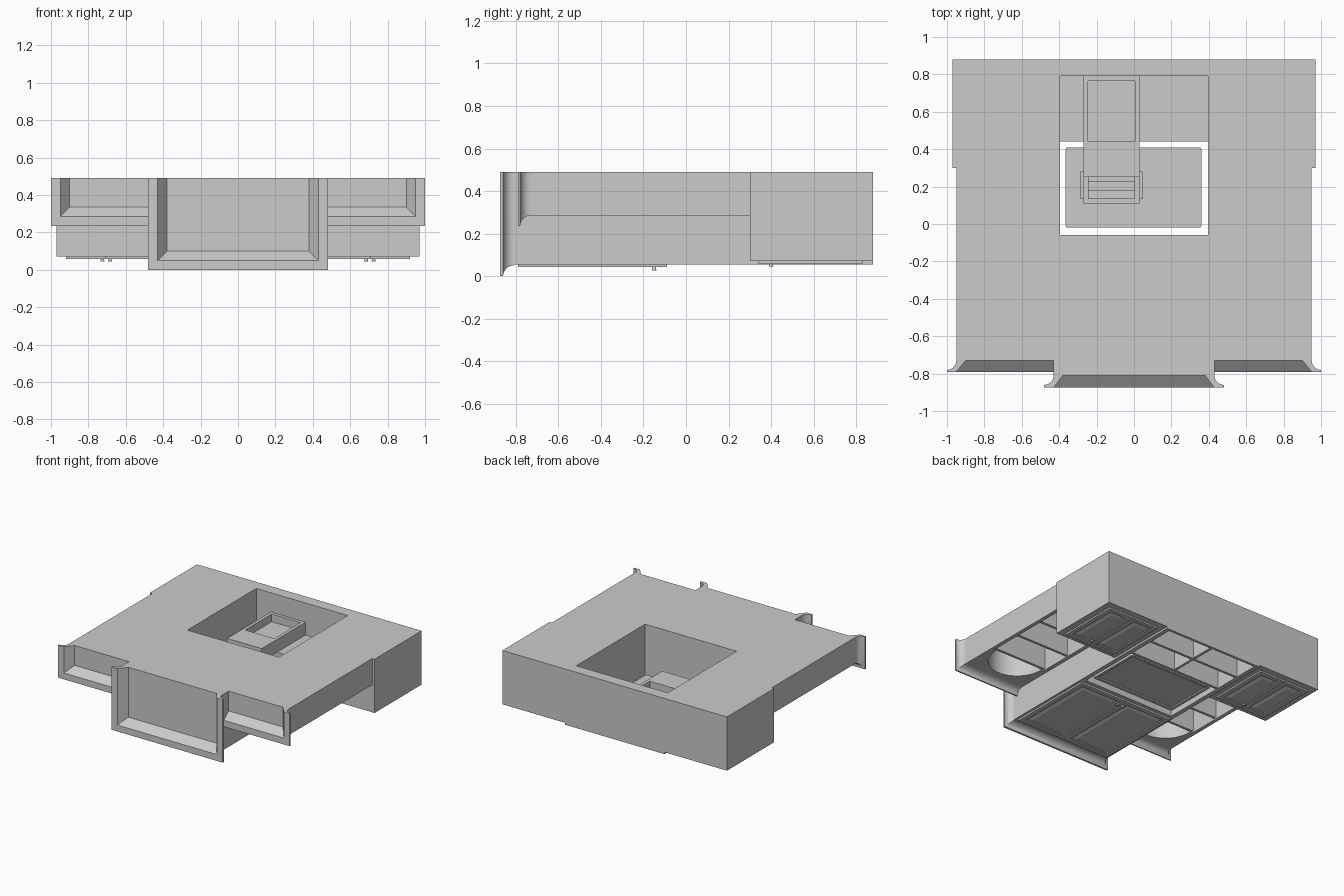
import bpy, bmesh, math

if "Cube" in bpy.data.objects:
    bpy.data.objects.remove(bpy.data.objects["Cube"])

BACK = 0.49


def finish(bm, name, smooth=False):
    bmesh.ops.recalc_face_normals(bm, faces=bm.faces)
    me = bpy.data.meshes.new(name)
    bm.to_mesh(me)
    bm.free()
    ob = bpy.data.objects.new(name, me)
    bpy.context.collection.objects.link(ob)
    if smooth:
        bpy.ops.object.select_all(action='DESELECT')
        ob.select_set(True)
        bpy.context.view_layer.objects.active = ob
        bpy.ops.object.shade_smooth_by_angle(angle=math.radians(30))
    return ob


def box_bm(x, y, z):
    bm = bmesh.new()
    bmesh.ops.create_cube(bm, size=1)
    for v in bm.verts:
        for i, r in enumerate((x, y, z)):
            v.co[i] = max(r) if v.co[i] > 0 else min(r)
    return bm


def box(name, x, y, z):
    return finish(box_bm(x, y, z), name)


def mx(s, a, b):
    return (s * a, s * b)


def inset_front(name, x, y, z, steps):
    """Box whose -z face receives a series of (inset, depth) steps."""
    bm = box_bm(x, y, z)
    bmesh.ops.recalc_face_normals(bm, faces=bm.faces)
    face = min(bm.faces, key=lambda f: f.calc_center_median().z)
    for t, d in steps:
        bmesh.ops.inset_region(bm, faces=[face], thickness=t, depth=0, use_even_offset=True)
        for v in face.verts:
            v.co.z -= d
    return finish(bm, name)


def knob(x, y, z):
    bm = bmesh.new()
    bmesh.ops.create_cone(bm, cap_ends=True, segments=12, radius1=0.011, radius2=0.007, depth=0.018)
    bmesh.ops.translate(bm, verts=bm.verts, vec=(x, y, z))
    finish(bm, "door_knob", True)


def door(name, x, y, z):
    inset_front(name, x, y, z, [(0.035, 0), (0.006, -0.006), (0.015, 0), (0.015, 0.006)])


def crown(name, y0, y1, corner_path):
    """Cove moulding swept along a mitred path; corner_path(o) gives xz points at offset o."""
    w = 0.05
    prof = [(w, y0)]
    for i in range(9):
        t = math.pi / 2 * (1 - i / 8)
        prof.append((w - w * math.cos(t), y1 - w * math.sin(t)))
    prof += [(-w, y1), (0, y0)]
    bm = bmesh.new()
    cols = [[bm.verts.new((px, y, pz)) for px, pz in corner_path(o)] for o, y in prof]
    n, m = len(cols), len(cols[0])
    for i in range(n):
        a, b = cols[i], cols[(i + 1) % n]
        for j in range(m - 1):
            bm.faces.new((a[j], b[j], b[j + 1], a[j + 1]))
    bm.faces.new([c[0] for c in cols])
    bm.faces.new([c[-1] for c in cols])
    finish(bm, name, True)


# central upper cabinet with a pair of doors
box("center_upper_cabinet", (-0.43, 0.43), (-0.81, -0.06), (0.055, BACK))
for s in (-1, 1):
    door("center_door", mx(s, 0.003, 0.41), (-0.79, -0.09), (0.042, 0.055))
    knob(s * 0.022, -0.15, 0.036)

# open screen alcove and the base behind it
for s in (-1, 1):
    box("alcove_side", mx(s, 0.395, 0.43), (-0.06, 0.88), (0.055, BACK))
box("alcove_base", (-0.395, 0.395), (0.79, 0.88), (0.22, BACK))

# lower open compartments in the middle
box("compartment_back", (-0.395, 0.395), (0.44, 0.79), (0.22, 0.24))
for y in (0.44, 0.65, 0.86):
    box("compartment_shelf", (-0.395, 0.395), (y, y + 0.02), (0.055, 0.22))
box("compartment_divider", (-0.01, 0.01), (0.46, 0.86), (0.06, 0.22))

for s in (-1, 1):
    # deep lower side cabinets with paired doors
    box("lower_side_cabinet", mx(s, 0.43, 0.97), (0.30, 0.88), (0.07, BACK))
    for a, b, k in ((0.48, 0.703, 0.685), (0.707, 0.92, 0.725)):
        door("lower_door", mx(s, a, b), (0.34, 0.83), (0.058, 0.07))
        knob(s * k, 0.40, 0.054)

    # shallow open shelving on each side
    box("shelving_back", mx(s, 0.43, 0.95), (-0.73, 0.30), (0.47, BACK))
    box("shelving_outer_side", mx(s, 0.92, 0.95), (-0.73, 0.30), (0.285, 0.47))
    box("shelving_inner_stile", mx(s, 0.43, 0.46), (-0.73, 0.30), (0.285, 0.47))
    for y in (-0.45, -0.20, 0.05):
        box("side_shelf", mx(s, 0.46, 0.92), (y - 0.01, y + 0.01), (0.295, 0.47))
    box("bottom_rail", mx(s, 0.46, 0.92), (0.27, 0.30), (0.285, 0.47))

    # arched head of the top compartment
    pts = [(0.46, -0.46), (0.46, -0.73), (0.92, -0.73), (0.92, -0.46)]
    for i in range(25):
        t = math.pi * i / 24
        pts.append((0.69 + 0.21 * math.cos(t), -0.46 - 0.22 * math.sin(t)))
    bm = bmesh.new()
    f = bm.faces.new([bm.verts.new((s * x, y, 0.285)) for x, y in pts])
    ext = bmesh.ops.extrude_face_region(bm, geom=[f])
    bmesh.ops.translate(bm, vec=(0, 0, 0.185),
                        verts=[g for g in ext["geom"] if isinstance(g, bmesh.types.BMVert)])
    finish(bm, "arched_head", True)

    # side crown
    crown("side_crown", -0.79, -0.73, lambda o, s=s: [
        (s * 0.43, 0.285 - o), (s * (0.95 + o), 0.285 - o), (s * (0.95 + o), BACK)])

# centre crown
crown("center_crown", -0.875, -0.81, lambda o: [
    (0.43 + o, BACK), (0.43 + o, 0.05 - o), (-0.43 - o, 0.05 - o), (-0.43 - o, BACK)])

# flat screen with rounded corners and recessed front
scr = inset_front("screen", (-0.365, 0.36), (-0.02, 0.41), (0.07, 0.12), [(0.022, 0), (0.004, -0.008)])
bm = bmesh.new()
bm.from_mesh(scr.data)
corners = [e for e in bm.edges if abs(e.verts[0].co.z - e.verts[1].co.z) > 0.045]
bmesh.ops.bevel(bm, geom=corners, offset=0.012, segments=3, affect='EDGES', profile=0.5)
bm.to_mesh(scr.data)
bm.free()

# stand behind the screen: tray, bridge and slatted bracket
box("stand_tray_floor", (-0.27, 0.03), (0.44, 0.79), (0.24, 0.28))
for s in (-1, 1):
    box("stand_tray_side", (-0.12 + s * 0.125, -0.12 + s * 0.15), (0.44, 0.79), (0.28, 0.34))
box("stand_tray_end", (-0.245, 0.005), (0.765, 0.79), (0.28, 0.34))
box("stand_bridge", (-0.27, 0.03), (0.25, 0.44), (0.24, 0.34))
box("stand_bracket", (-0.27, 0.03), (0.11, 0.25), (0.12, 0.20))
box("stand_mount", (-0.285, 0.045), (0.135, 0.28), (0.12, 0.16))
box("stand_neck", (-0.245, 0.005), (0.235, 0.28), (0.16, 0.26))
for i in range(3):
    y = 0.135 + i * 0.045
    box("bracket_step", (-0.245, 0.005), (y, 0.25), (0.20 + i * 0.03, 0.23 + i * 0.03))
